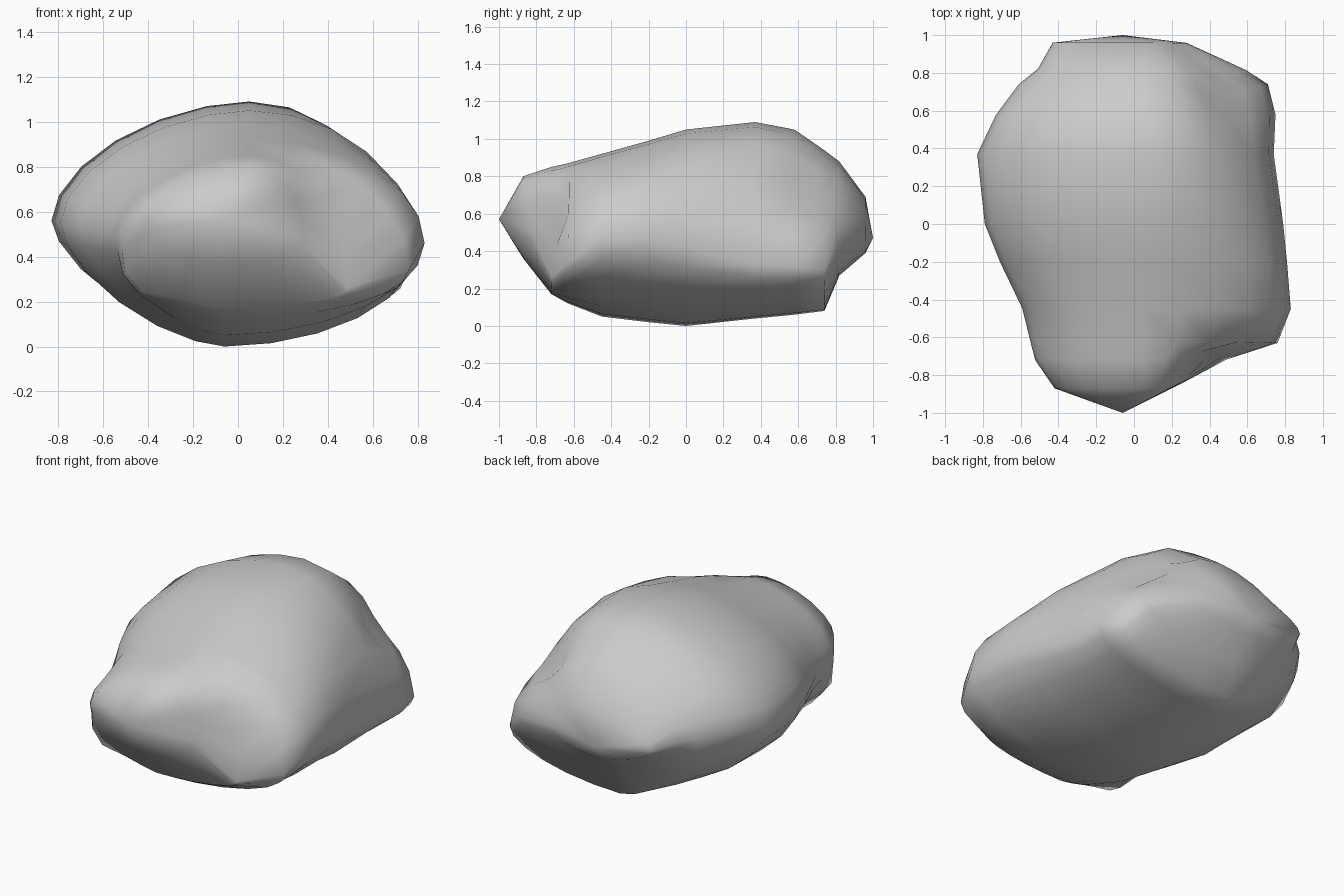
import bpy, bmesh, math
from mathutils import Vector

default_cube = bpy.data.objects.get("Cube")
if default_cube:
    bpy.data.objects.remove(default_cube, do_unlink=True)

stone = bpy.data.materials.new("stone_grey")
stone.use_nodes = True
grey = (0.6, 0.6, 0.6, 1)
stone.diffuse_color = grey
stone.node_tree.nodes["Principled BSDF"].inputs["Base Color"].default_value = grey

SIDES = 24
FRONT_TIP = Vector((-0.06, -1, 0.57))
BACK_TIP = Vector((-0.06, 1, 0.47))

# Slices: y, x right, x left, z bottom, z top, height of widest point right and left
slices = [
    (-0.87, -0.42, 0.29, 0.36, 0.8, 0.56, 0.5),
    (-0.72, -0.52, 0.49, 0.17, 0.85, 0.5, 0.26),
    (-0.63, -0.55, 0.76, 0.12, 0.87, 0.5, 0.34),
    (-0.45, -0.6, 0.83, 0.05, 0.92, 0.51, 0.46),
    (-0.2, -0.71, 0.81, 0.02, 0.99, 0.53, 0.46),
    (0, -0.79, 0.79, 0, 1.05, 0.55, 0.42),
    (0.37, -0.83, 0.74, 0.04, 1.09, 0.56, 0.33),
    (0.58, -0.73, 0.75, 0.06, 1.05, 0.58, 0.32),
    (0.74, -0.61, 0.71, 0.08, 0.94, 0.57, 0.3),
    (0.82, -0.51, 0.6, 0.27, 0.88, 0.55, 0.43),
    (0.96, -0.43, 0.28, 0.39, 0.69, 0.53, 0.5),
]

# Roundness of each quarter: (is left, is upper); lower values are boxier
roundness = {
    (True, True): 1.0,
    (False, True): 1.14,
    (True, False): 1.04,
    (False, False): 1.28,
}

# Hollows and bulges: centre, radius, push
dents = [
    (Vector((0.34, -0.76, 0.55)), 0.18, Vector((0, 0.08, 0))),
    (Vector((-0.54, -0.52, 0.6)), 0.11, Vector((0.03, 0.02, 0))),
    (Vector((-0.42, -0.72, 0.27)), 0.14, Vector((-0.1, -0.01, -0.05))),
    (Vector((0.56, 0.7, 0.78)), 0.24, Vector((-0.07, -0.06, -0.08))),
]


def slice_point(section, step):
    y, x_right, x_left, z_bottom, z_top, z_right, z_left = section
    angle = math.tau * step / SIDES
    c, s = math.cos(angle), math.sin(angle)
    is_left, is_upper = c > 0, s > 0
    middle, crest = (0.05, z_top) if is_upper else (-0.06, z_bottom)
    side_x, side_z = (x_left, z_left) if is_left else (x_right, z_right)
    exponent = roundness[is_left, is_upper]
    point = Vector((middle + (side_x - middle) * abs(c) ** exponent, y,
                    side_z + (crest - side_z) * abs(s) ** exponent))
    for centre, radius, push in dents:
        point += push * math.exp(-((point - centre).length / radius) ** 2)
    return point


# Boulder body
bm = bmesh.new()
rings = [[bm.verts.new(slice_point(s, i)) for i in range(SIDES)] for s in slices]
for ring, following in zip(rings, rings[1:]):
    for i in range(SIDES):
        j = (i + 1) % SIDES
        bm.faces.new((ring[i], ring[j], following[j], following[i]))

# Blunt front and back ends
for ring, tip in ((rings[0], FRONT_TIP), (rings[-1], BACK_TIP)):
    end = bm.verts.new(tip)
    for i in range(SIDES):
        bm.faces.new((end, ring[i], ring[(i + 1) % SIDES]))
bmesh.ops.recalc_face_normals(bm, faces=bm.faces)

mesh = bpy.data.meshes.new("boulder")
bm.to_mesh(mesh)
bm.free()
mesh.materials.append(stone)
for face in mesh.polygons:
    face.use_smooth = True
boulder = bpy.data.objects.new("boulder", mesh)
bpy.context.collection.objects.link(boulder)
